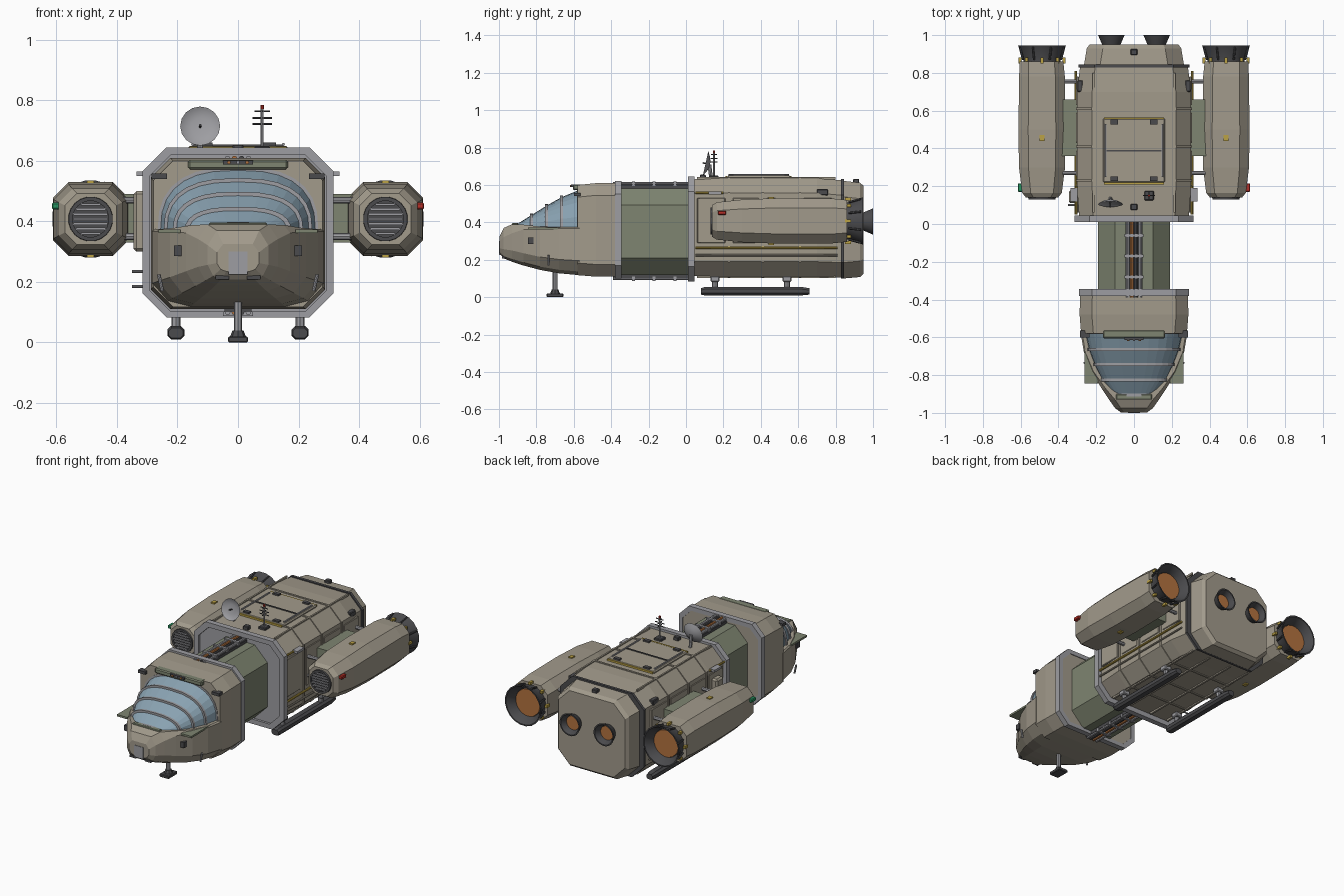
import bpy, bmesh
from math import sin, cos, pi, radians
from mathutils import Vector as V

if "Cube" in bpy.data.objects:
    bpy.data.objects.remove(bpy.data.objects["Cube"])

def mat(name, c):
    m = bpy.data.materials.new(name)
    m.diffuse_color = (*c, 1)
    m.use_nodes = True
    m.node_tree.nodes["Principled BSDF"].inputs["Base Color"].default_value = m.diffuse_color
    return m

HULL = mat("hull_beige", (.36, .325, .26))
GREEN = mat("panel_green", (.21, .235, .165))
GLASS = mat("glass_blue", (.25, .36, .44))
GREY = mat("frame_grey", (.34, .34, .36))
DARK = mat("dark_metal", (.07, .07, .075))
ORANGE = mat("burner_orange", (.45, .17, .05))
YELLOW = mat("marker_yellow", (.5, .36, .06))
RED = mat("light_red", (.5, .03, .02))
LGREEN = mat("light_green", (.02, .3, .12))

def loft(name, sections, m, smooth=0, closed=True):
    """Skin a list of equal-length point loops and cap both ends."""
    bm = bmesh.new()
    rows = [[bm.verts.new(p) for p in s] for s in sections]
    n = len(rows[0])
    for a, b in zip(rows, rows[1:]):
        for i in range(n):
            j = (i + 1) % n
            bm.faces.new((a[i], a[j], b[j], b[i]))
    if closed:
        bm.faces.new(rows[0])
        bm.faces.new(rows[-1])
    bmesh.ops.recalc_face_normals(bm, faces=bm.faces)
    me = bpy.data.meshes.new(name)
    bm.to_mesh(me)
    bm.free()
    ob = bpy.data.objects.new(name, me)
    bpy.context.collection.objects.link(ob)
    me.materials.append(m)
    if smooth:
        bpy.context.view_layer.objects.active = ob
        ob.select_set(True)
        bpy.ops.object.shade_smooth_by_angle(angle=radians(smooth))
        ob.select_set(False)
    return ob

def octa(y, w, zb, zt, c, x=0):
    return [(x + a, y, z) for a, z in ((w - c, zb), (w, zb + c), (w, zt - c), (w - c, zt),
            (c - w, zt), (-w, zt - c), (-w, zb + c), (c - w, zb))]

def box(name, x, y, z, m, c=0):
    """Box from (min, max) ranges, with optional edge bevel."""
    ob = loft(name, [[(a, b, z[0]) for a, b in ((x[0], y[0]), (x[1], y[0]), (x[1], y[1]), (x[0], y[1]))],
                     [(a, b, z[1]) for a, b in ((x[0], y[0]), (x[1], y[0]), (x[1], y[1]), (x[0], y[1]))]], m)
    if c:
        b = ob.modifiers.new("bevel", 'BEVEL')
        b.width, b.segments = c, 1
    return ob

def sidebox(name, s, x, y, z, m, c=0):
    return box(name, sorted((s * x[0], s * x[1])), y, z, m, c)

def turned(name, a, d, prof, m, n=16, smooth=40):
    """Lathe a (distance, radius) profile along direction d from a."""
    a, d = V(a), V(d).normalized()
    u = d.orthogonal().normalized()
    w = d.cross(u)
    return loft(name, [[a + d * t + (u * cos(2 * pi * i / n) + w * sin(2 * pi * i / n)) * r
                        for i in range(n)] for t, r in prof], m, smooth)

def rod(name, a, b, r, m, n=8):
    d = V(b) - V(a)
    return turned(name, a, d, [(0, r), (d.length, r)], m, n)

# cargo body, front frame and tail cap
loft("cargo_body", [octa(.03, .29, .115, .63, .075), octa(.2, .302, .11, .637, .08),
     octa(.7, .302, .11, .637, .08), octa(.835, .285, .105, .625, .08)], HULL)
loft("cargo_front_frame", [octa(.045, .316, .083, .645, .08), octa(.01, .316, .083, .645, .08),
     octa(.01, .285, .113, .615, .07), octa(.025, .285, .113, .615, .07)], GREY)
loft("tail_seam", [octa(.828, .295, .1, .632, .085), octa(.845, .295, .1, .632, .085)], DARK)
loft("tail_cap", [octa(.84, .265, .1, .622, .085), octa(.93, .25, .108, .612, .085),
     octa(.95, .235, .125, .595, .08)], HULL)
for y in (.23, .41, .61):
    loft("body_rib", [octa(y - .006, .307, .105, .642, .082), octa(y + .006, .307, .105, .642, .082)], HULL)
for s in (-1, 1):
    rod("lower_side_rail", (s * .309, .05, .265), (s * .309, .81, .265), .007, YELLOW)
    rod("side_pipe", (s * .309, .05, .225), (s * .309, .81, .225), .006, HULL)
    rod("upper_side_rail", (s * .306, .05, .558), (s * .306, .2, .558), .006, YELLOW)
    for x in (.08, .21):
        box("belly_batten", (s * x - .006, s * x + .006), (.06, .8), (.102, .115), HULL)
    box("roof_batten", (s * .215 - .005, s * .215 + .005), (.06, .8), (.63, .643), HULL)
    for y0, y1 in ((.06, .21), (.25, .39), (.43, .59), (.63, .78)):
        sidebox("side_panel", s, (.29, .306), (y0, y1), (.29, .53), HULL, .003)
    sidebox("side_window_frame", s, (.27, .3), (.7, .76), (.545, .578), DARK, .004)
    sidebox("shoulder_box", s, (.3, .335), (.12, .19), (.55, .565), GREY)
for z in (.185, .235):
    rod("side_probe", (-.3, .1, z), (-.35, .1, z), .005, GREY)
sidebox("service_box", -1, (.3, .345), (.11, .18), (.3, .5), HULL, .01)

# neck with rail bundles above and below
loft("neck", [octa(-.38, .19, .12, .582, .09), octa(.03, .19, .12, .582, .09)], GREEN)
for z0, z1 in ((.578, .6), (.1, .123)):
    box("neck_rail_bed", (-.045, .045), (-.39, .03), (z0, z1), DARK)
for z in (.608, .1):
    for x, m in ((-.034, GREY), (-.012, ORANGE), (.012, DARK), (.034, GREY)):
        rod("neck_rail", (x, -.39, z), (x, .03, z), .009, m)
    for y in (-.28, -.17, -.06):
        box("rail_clamp", (-.05, .05), (y - .008, y + .008), (z - .012, z + .012), GREY)

# cockpit rear block
loft("cockpit_block", [octa(-.35, .285, .11, .61, .065), octa(-.48, .288, .11, .61, .065),
     octa(-.58, .28, .118, .6, .065)], HULL)
loft("cockpit_rear_frame", [octa(-.38, .292, .1, .622, .07), octa(-.345, .292, .1, .622, .07),
     octa(-.345, .265, .125, .595, .06), octa(-.36, .265, .125, .595, .06)], GREY)
box("canopy_brow", (-.165, .165), (-.605, -.56), (.572, .603), GREEN, .006)
box("brow_lamp_bar", (-.05, .05), (-.615, -.6), (.588, .602), DARK)
for x in (-.03, 0, .03):
    turned("brow_lamp", (x, -.614, .595), (0, -1, 0), [(0, .006), (.006, .006)], ORANGE if x else GREY, 8)

# lower nose hull
def hullsec(y, w, zb, zt, k):
    c = (zt - zb) * .3
    half = [(w * .55, zb), (w * .82, zb + c * .25), (w, zb + c), (w, zt - c * k), (w * (1 - .3 * k), zt)]
    return [(x, y, z) for x, z in half] + [(-x, y, z) for x, z in reversed(half)]
loft("nose_hull", [hullsec(*a) for a in ((-.57, .284, .118, .375, .1), (-.68, .265, .128, .375, .1),
     (-.78, .225, .146, .378, .15), (-.87, .172, .17, .388, .4), (-.93, .132, .19, .39, .8),
     (-.975, .1, .208, .37, 1), (-.997, .07, .235, .325, 1))], HULL)
box("nose_plate", (-.032, .032), (-1, -.98), (.225, .3), GREY)
box("nose_visor", (-.095, .095), (-.93, -.9), (.383, .397), GREEN, .004)
for s in (-1, 1):
    sidebox("nose_lamp", s, (.03, .075), (-.985, -.95), (.208, .222), DARK)
    sidebox("cheek_plate", s, (.19, .262), (-.845, -.58), (.362, .374), GREEN)
    sidebox("canopy_corner", s, (.235, .285), (-.6, -.565), (.54, .558), DARK)
    sidebox("cheek_vent", s, (.185, .212), (-.845, -.815), (.285, .32), DARK)
    rod("cheek_handle", (s * .25, -.735, .17), (s * .262, -.735, .225), .006, GREY)

# ribbed canopy
canopy = ((-.575, .258, .572), (-.665, .238, .535), (-.745, .208, .49), (-.825, .168, .44), (-.905, .105, .39))
def arch(y, w, zt, g=0, n=14):
    e = 2 / 2.6
    r = []
    for i in range(n + 1):
        t = pi * i / n
        c = cos(t)
        r.append((abs(c) ** e * (1 if c > 0 else -1) * (w + g), y,
                  .365 + max(sin(t), 0) ** e * (zt + g - .365)))
    return r
loft("canopy_glass", [arch(*a) for a in canopy], GLASS)
for y, w, zt in canopy:
    o, i = arch(y - .008, w, zt, .008), arch(y - .008, w, zt, -.012)
    o2, i2 = [[(p[0], y + .008, p[2]) for p in q] for q in (o, i)]
    loft("canopy_rib", list(zip(*[[V(p) for p in q] for q in (o, i, i2, o2)])), GREY)

# engine pods, pylons and nozzles
for s in (-1, 1):
    X, Z = s * .487, .408
    loft("engine_pod", [octa(y, w, Z - h, Z + h, c, X + s * dx) for y, w, h, c, dx in (
        (.14, .085, .085, .04, 0), (.165, .105, .1, .045, 0), (.3, .122, .114, .05, 0),
        (.5, .125, .122, .052, 0), (.78, .121, .12, .05, 0), (.86, .116, .112, .048, .003))], HULL)
    turned("intake_ring", (X, .16, Z), (0, -1, 0), [(0, .076), (.03, .073), (.03, .06), (.022, .06)], DARK, 20)
    for k in range(-3, 4):
        w = (.058 ** 2 - (k * .016) ** 2) ** .5
        box("intake_slat", (X - w, X + w), (.13, .14), (Z + k * .016 - .004, Z + k * .016 + .004), GREY)
    turned("pod_nozzle", (X, .85, Z), (0, 1, 0),
           [(0, .1), (.03, .1), (.095, .128), (.095, .12), (.045, .088), (.04, .088)], DARK, 20)
    turned("pod_burner", (X, .885, Z), (0, 1, 0), [(0, .085), (.012, .085)], ORANGE, 20)
    for k in range(8):
        t = pi * k / 4
        x, z = X + .116 * cos(t), Z + .116 * sin(t)
        box("nozzle_stud", (x - .008, x + .008), (.85, .882), (z - .008, z + .008), YELLOW)
        rod("nozzle_fin", (X + .108 * cos(t + .4), .87, Z + .108 * sin(t + .4)),
            (X + .127 * cos(t + .4), .935, Z + .127 * sin(t + .4)), .006, DARK, 6)
    for z in (Z - .122, Z + .122):
        box("pod_marker", (X - .012, X + .012), (.44, .47), (z - .006, z + .006), YELLOW)
    loft("pylon", [octa(.36, .065, .33, .49, .02, s * .345), octa(.66, .065, .33, .49, .02, s * .345)], GREEN)
    for y in (.27, .755):
        for z in (.35, .47):
            rod("pylon_strut", (s * .29, y, z), (s * .4, y, z), .011, GREY)
    sidebox("nav_light", s, (.585, .615), (.17, .215), (.44, .462), RED if s > 0 else LGREEN, .004)
    # main tail nozzles
    turned("main_nozzle", (s * .12, .94, .405), (0, 1, 0),
           [(0, .045), (.06, .071), (.06, .063), (.025, .045), (.02, .045)], DARK, 20)
    turned("main_burner", (s * .12, .958, .405), (0, 1, 0), [(0, .044), (.01, .044)], ORANGE, 20)
    # landing skids
    loft("skid", [octa(.08, .024, .014, .048, .01, s * .205), octa(.1, .028, .01, .055, .012, s * .205),
         octa(.62, .028, .01, .055, .012, s * .205), octa(.66, .022, .014, .048, .01, s * .205)], DARK)
    for y in (.155, .54):
        rod("skid_leg", (s * .205, y, .04), (s * .205, y, .13), .015, GREY)
        box("skid_collar", (s * .205 - .024, s * .205 + .024), (y - .024, y + .024), (.082, .112), GREY, .005)

# nose gear
rod("nose_gear_leg", (0, -.7, .015), (0, -.7, .16), .013, GREY)
turned("nose_gear_sleeve", (0, -.7, .02), (0, 0, 1), [(0, .026), (.02, .018)], DARK, 8)
box("nose_gear_foot", (-.033, .033), (-.745, -.655), (0, .02), DARK, .004)

# roof hatch
box("roof_hatch", (-.165, .165), (.22, .56), (.632, .65), HULL, .006)
for y in (.215, .56):
    box("hatch_stripe", (-.16, .16), (y - .005, y + .005), (.635, .648), YELLOW)
for s in (-1, 1):
    rod("hatch_rail", (s * .15, .25, .655), (s * .15, .53, .655), .005, GREY)
    for y in (.24, .54):
        box("hatch_hinge", (s * .105 - .02, s * .105 + .02), (y - .012, y + .012), (.645, .66), DARK)
box("hatch_bar", (-.15, .15), (.385, .393), (.648, .655), DARK)
for y, z in ((.09, .64), (.91, .618)):
    box("roof_beacon", (-.018, .018), (y - .016, y + .016), (z - .015, z + .015), DARK, .004)

# radar dish
d = V((0, -1, .22)).normalized()
turned("dish", V((-.125, .128, .71)), d, [(0, .012), (.008, .04), (.024, .066), (.02, .062), (.012, .03)], GREY, 16)
rod("dish_mast", (-.125, .135, .63), (-.125, .125, .71), .01, GREY)
rod("dish_feed", V((-.125, .128, .71)), V((-.125, .128, .71)) + d * .04, .004, DARK)

# mast antenna
box("antenna_base", (.055, .105), (.125, .175), (.63, .65), DARK, .004)
rod("antenna_mast", (.08, .15, .64), (.08, .15, .775), .005, GREY)
rod("antenna_tip", (.08, .15, .772), (.08, .15, .785), .006, RED)
for z, w in ((.722, .032), (.742, .032), (.764, .026)):
    rod("antenna_bar", (.08 - w, .15, z), (.08 + w, .15, z), .003, DARK, 6)
    rod("antenna_cross_bar", (.08, .15 - w * .6, z), (.08, .15 + w * .6, z), .003, DARK, 6)
